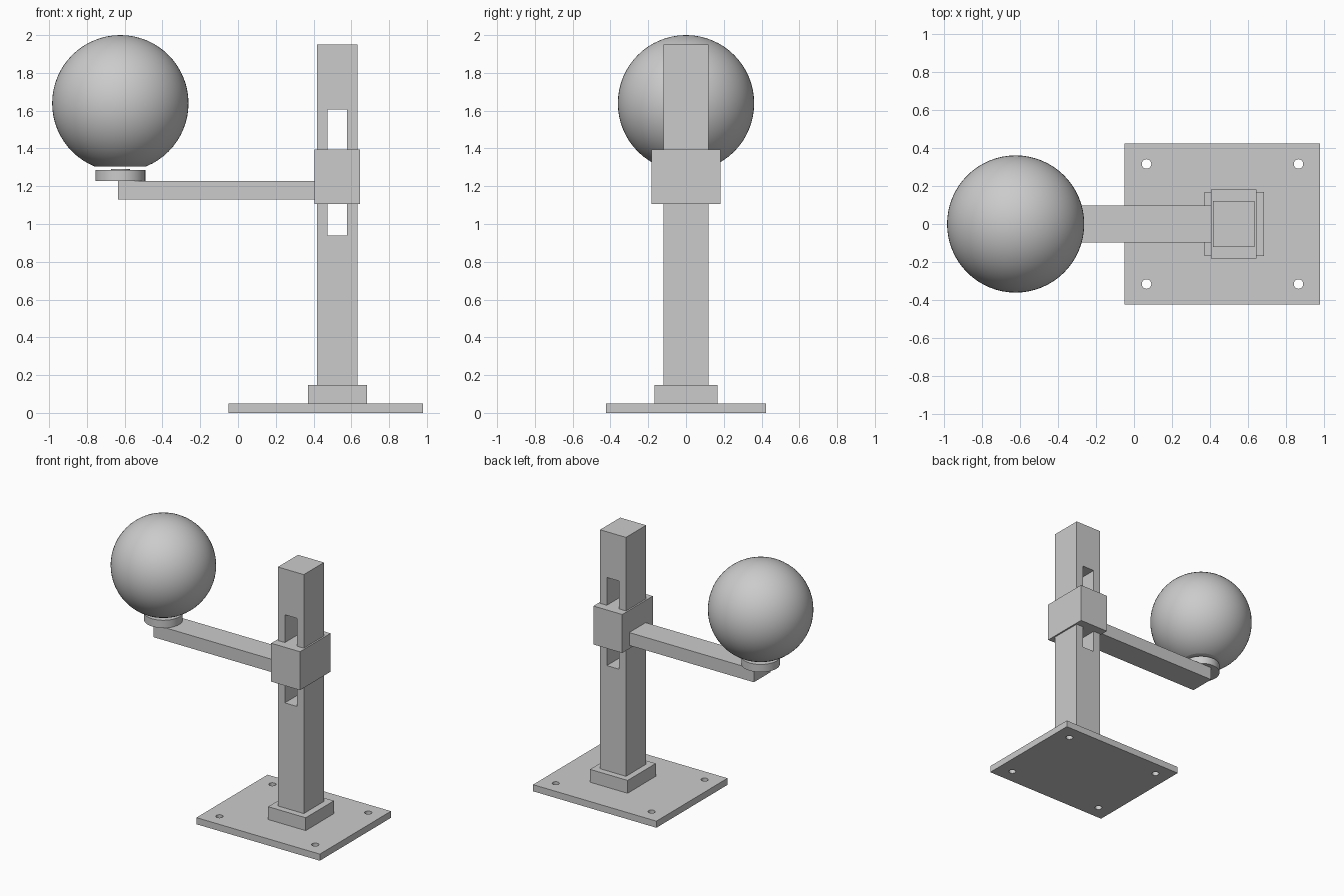
import bpy
import bmesh
from math import radians

cube = bpy.data.objects.get("Cube")
if cube:
    bpy.data.objects.remove(cube, do_unlink=True)

grey = bpy.data.materials.new("plain_grey")
grey.use_nodes = True
grey.diffuse_color = (0.6, 0.6, 0.6, 1)
grey.node_tree.nodes["Principled BSDF"].inputs["Base Color"].default_value = (0.6, 0.6, 0.6, 1)


def finish(name):
    ob = bpy.context.object
    ob.name = name
    ob.data.materials.append(grey)
    return ob


def box(name, x, y, z):
    """Box from (min, max) pairs; y is a half width about the centre."""
    bpy.ops.mesh.primitive_cube_add(size=1, location=((x[0] + x[1]) / 2, 0, (z[0] + z[1]) / 2))
    ob = finish(name)
    ob.scale = (x[1] - x[0], 2 * y, z[1] - z[0])
    bpy.ops.object.transform_apply(location=False, rotation=False, scale=True)
    return ob


def disc(name, x, y, radius, z, sides=48):
    bpy.ops.mesh.primitive_cylinder_add(vertices=sides, radius=radius, depth=z[1] - z[0],
                                        location=(x, y, (z[0] + z[1]) / 2))
    ob = finish(name)
    bpy.ops.object.shade_smooth_by_angle(angle=radians(30))
    return ob


def cut(target, cutter):
    mod = target.modifiers.new("cut", "BOOLEAN")
    mod.operation = "DIFFERENCE"
    mod.object = cutter
    cutter.hide_render = True
    bpy.context.view_layer.objects.active = target
    bpy.ops.object.modifier_apply(modifier=mod.name)
    bpy.data.objects.remove(cutter, do_unlink=True)


# Base plate with four bolt holes
plate = box("base_plate", (-0.05, 0.98), 0.424, (0, 0.05))
for hx in (0.066, 0.866):
    for hy in (-0.316, 0.316):
        cut(plate, disc("bolt_hole", hx, hy, 0.025, (-0.1, 0.2), 24))

# Foot block, slotted post and sliding collar
box("post_foot", (0.37, 0.683), 0.168, (0.05, 0.147))
post = box("post", (0.417, 0.633), 0.12, (0.05, 1.95))
cut(post, box("post_slot", (0.475, 0.577), 0.3, (0.94, 1.605)))
box("collar", (0.405, 0.645), 0.182, (1.105, 1.395))

# Side arm with globe holder
box("arm", (-0.635, 0.41), 0.098, (1.13, 1.227))
globe_x = -0.623
disc("globe_holder", globe_x, 0, 0.132, (1.227, 1.285))
disc("holder_boss", globe_x, 0, 0.05, (1.28, 1.29))

# Globe, cut flat at the bottom
bpy.ops.mesh.primitive_uv_sphere_add(segments=64, ring_count=32, radius=0.361,
                                     location=(globe_x, 0, 1.639))
globe = finish("globe")
bm = bmesh.new()
bm.from_mesh(globe.data)
sliced = bmesh.ops.bisect_plane(bm, geom=bm.verts[:] + bm.edges[:] + bm.faces[:],
                                plane_co=(0, 0, -0.334), plane_no=(0, 0, -1), clear_outer=True)
rim = [e for e in sliced["geom_cut"] if isinstance(e, bmesh.types.BMEdge)]
bmesh.ops.contextual_create(bm, geom=rim)
bm.to_mesh(globe.data)
bm.free()
bpy.ops.object.shade_smooth_by_angle(angle=radians(30))
